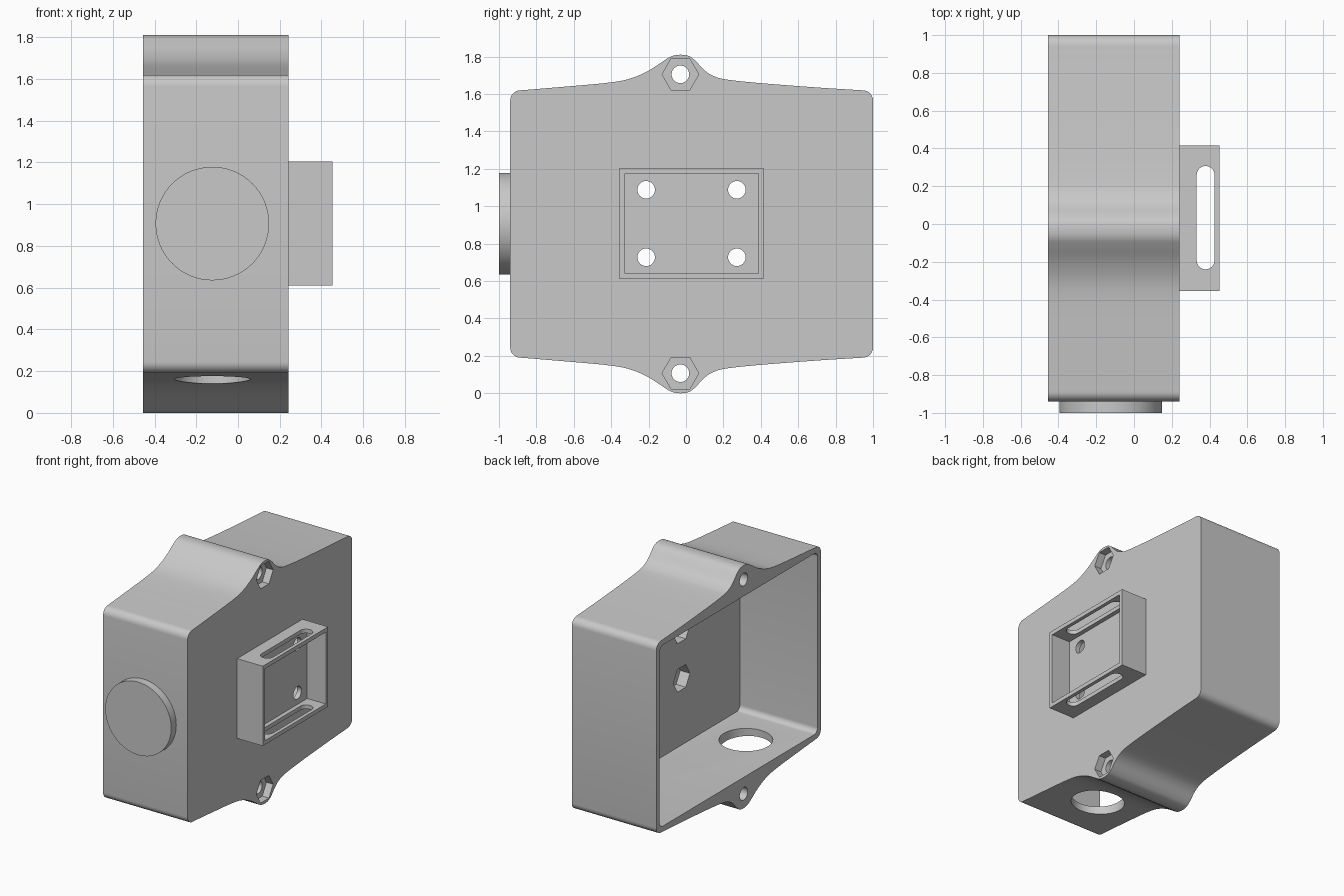
import bpy, bmesh, math
from mathutils import Vector

if "Cube" in bpy.data.objects:
    bpy.data.objects.remove(bpy.data.objects["Cube"], do_unlink=True)

grey = bpy.data.materials.new("plain grey")
grey.use_nodes = True
colour = (0.58, 0.58, 0.58, 1)
grey.diffuse_color = colour
grey.node_tree.nodes["Principled BSDF"].inputs["Base Color"].default_value = colour


# ---- helpers ----
def arc(u, v, r, start, end, n):
    return [(u + r * math.cos(math.radians(start + (end - start) * i / n)),
             v + r * math.sin(math.radians(start + (end - start) * i / n)))
            for i in range(n + 1)]


def circle(u, v, r, n=48):
    return arc(u, v, r, 0, 360, n)[:-1]


def rectangle(u0, u1, v0, v1):
    return [(u0, v0), (u1, v0), (u1, v1), (u0, v1)]


def rounded(u0, u1, v0, v1, r, n=8):
    return (arc(u1 - r, v1 - r, r, 0, 90, n) + arc(u0 + r, v1 - r, r, 90, 180, n)
            + arc(u0 + r, v0 + r, r, 180, 270, n) + arc(u1 - r, v0 + r, r, 270, 360, n))


def smooth_curve(pts, n=6):
    """Catmull-Rom curve through the points."""
    p = [Vector(q) for q in [pts[0]] + pts + [pts[-1]]]
    out = []
    for a, b, c, d in zip(p, p[1:], p[2:], p[3:]):
        for i in range(n):
            t = i / n
            q = 0.5 * (2 * b + (c - a) * t + (2 * a - 5 * b + 4 * c - d) * t * t
                       + (3 * b - a - 3 * c + d) * t ** 3)
            out.append(tuple(q))
    return out + [pts[-1]]


def prism(name, outline, axis, start, end):
    """Extrude a flat outline along the x, y or z axis."""
    def place(u, v, w):
        return {"x": (w, u, v), "y": (u, w, v), "z": (u, v, w)}[axis]
    bm = bmesh.new()
    rings = [[bm.verts.new(place(u, v, w)) for u, v in outline] for w in (start, end)]
    for ring in rings:
        bm.faces.new(ring)
    n = len(outline)
    for i in range(n):
        j = (i + 1) % n
        bm.faces.new((rings[0][i], rings[0][j], rings[1][j], rings[1][i]))
    bmesh.ops.recalc_face_normals(bm, faces=bm.faces[:])
    mesh = bpy.data.meshes.new(name)
    bm.to_mesh(mesh)
    bm.free()
    mesh.materials.append(grey)
    obj = bpy.data.objects.new(name, mesh)
    bpy.context.collection.objects.link(obj)
    return obj


def activate(obj):
    bpy.ops.object.select_all(action="DESELECT")
    obj.select_set(True)
    bpy.context.view_layer.objects.active = obj


def cut(obj, outline, axis, start, end):
    cutter = prism("cutter", outline, axis, start, end)
    cutter.hide_render = True
    activate(obj)
    mod = obj.modifiers.new("cut", "BOOLEAN")
    mod.operation, mod.solver, mod.object = "DIFFERENCE", "EXACT", cutter
    bpy.ops.object.modifier_apply(modifier=mod.name)
    bpy.data.objects.remove(cutter, do_unlink=True)


# ---- main dimensions ----
HEIGHT = 1.81
OPEN_X, FLOOR_X, BACK_X = -0.455, 0.185, 0.242
TRAY_X, FRONT_X = 0.3, 0.453
EAR_Y = -0.03
BOLT_R, NUT_R = 0.047, 0.098
bolts = [(y, z) for y in (-0.213, 0.272) for z in (0.727, 1.088)]

# ---- housing: box outline with a flared ear on top, mirrored below ----
ear = [(-0.88, 1.62), (-0.65, 1.639), (-0.42, 1.66), (-0.3, 1.682), (-0.2, 1.725),
       (-0.12, 1.777), (-0.075, 1.803), (-0.03, 1.81), (0.015, 1.803), (0.05, 1.778),
       (0.1, 1.726), (0.15, 1.695), (0.22, 1.677), (0.4, 1.658), (0.7, 1.635), (0.94, 1.62)]
top = (arc(-0.885, 1.565, 0.055, 180, 100, 6) + smooth_curve(ear)
       + arc(0.945, 1.565, 0.055, 80, 0, 6))
bottom = [(y, HEIGHT - z) for y, z in reversed(top)]
housing = prism("housing", top + bottom, "x", OPEN_X, BACK_X)

# open cavity and cable hole in the floor
cut(housing, rounded(-0.9, 0.96, 0.23, 1.58, 0.04), "x", OPEN_X - 0.1, FLOOR_X)
cut(housing, circle(-0.123, -0.53, 0.182), "z", 0.05, 0.35)

# ear bolt holes with shallow hexagonal nut pockets
for z in (0.107, HEIGHT - 0.105):
    cut(housing, circle(EAR_Y, z, BOLT_R, 32), "x", -0.6, 0.4)
    cut(housing, circle(EAR_Y, z, NUT_R, 6), "x", BACK_X - 0.055, 0.4)

# ---- strap bracket: shallow tray with slots in its top and bottom walls ----
bracket = prism("strap_bracket", rectangle(-0.355, 0.415, 0.61, 1.205), "x", BACK_X, FRONT_X)
cut(bracket, rectangle(-0.327, 0.387, 0.64, 1.175), "x", TRAY_X, 0.6)
cut(bracket, rounded(0.332, 0.426, -0.24, 0.307, 0.0469), "z", 0.5, 1.3)

# bracket bolt holes with nut pockets sunk in from the inside
for y, z in bolts:
    cut(housing, circle(y, z, NUT_R, 6), "x", 0.1, 0.4)
    cut(bracket, circle(y, z, NUT_R, 6), "x", 0.1, TRAY_X - 0.035)
    cut(bracket, circle(y, z, BOLT_R, 32), "x", 0.1, 0.4)

# ---- round boss on the front wall ----
boss = prism("front_boss", circle(-0.123, 0.907, 0.272, 64), "y", -1.0, -0.94)

for obj in (housing, bracket, boss):
    activate(obj)
    bpy.ops.object.shade_smooth_by_angle(angle=math.radians(30))
